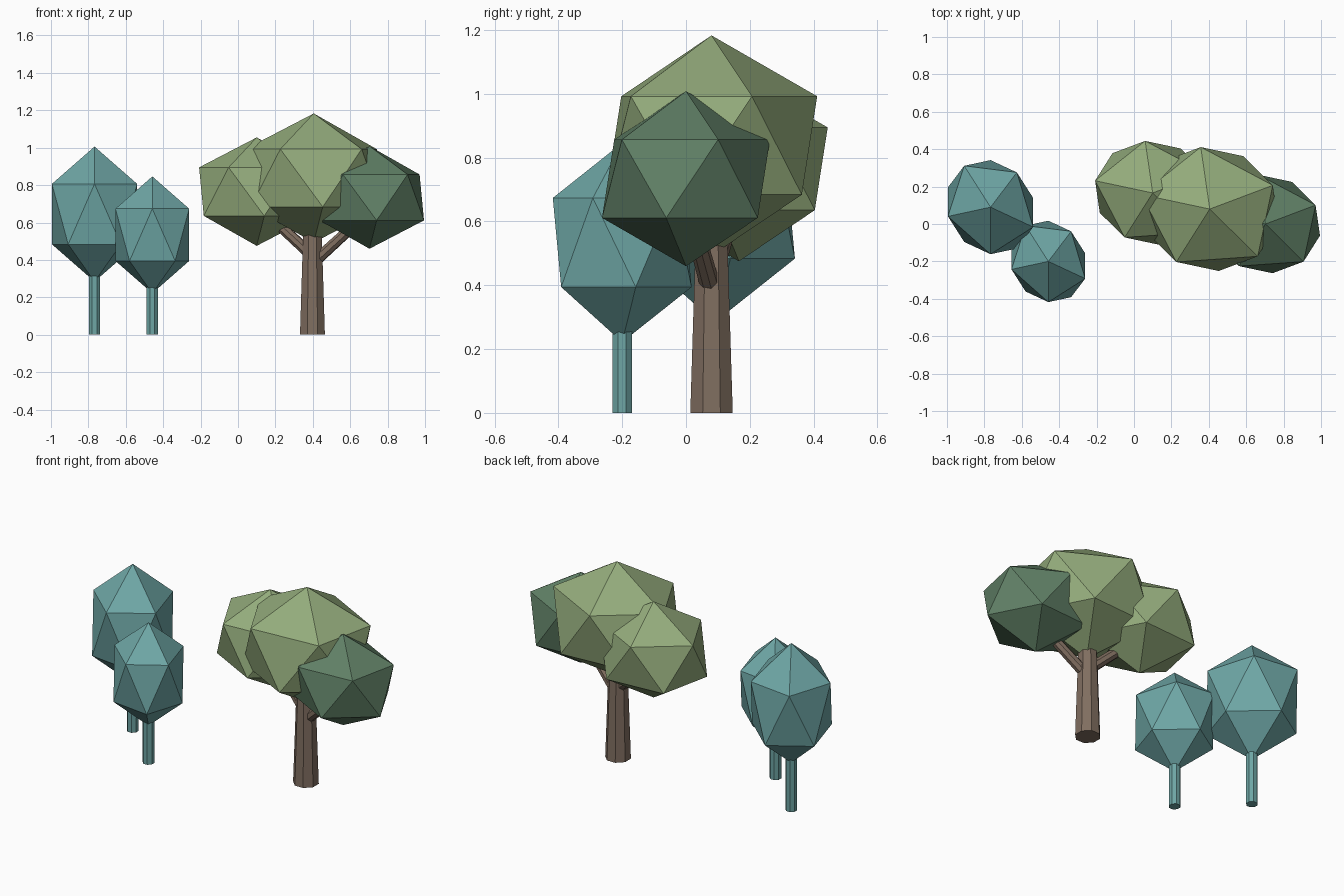
import bpy, math
from mathutils import Vector

if "Cube" in bpy.data.objects:
    bpy.data.objects.remove(bpy.data.objects["Cube"])


def mat(name, srgb):
    m = bpy.data.materials.new(name)
    lin = [((c / 255 + 0.055) / 1.055) ** 2.4 for c in srgb]
    m.diffuse_color = (*lin, 1)
    m.use_nodes = True
    m.node_tree.nodes["Principled BSDF"].inputs["Base Color"].default_value = m.diffuse_color
    return m


TEAL = mat("teal", (110, 166, 165))
GREEN = mat("leaf_green", (148, 172, 124))
DARK = mat("dark_green", (96, 128, 102))
BROWN = mat("bark_brown", (128, 110, 96))


def finish(name, material):
    ob = bpy.context.object
    ob.name = name
    ob.data.materials.append(material)
    return ob


def crown(name, loc, size, turn, material):
    """Faceted crown: a stretched 20-sided ball."""
    bpy.ops.mesh.primitive_ico_sphere_add(subdivisions=1, radius=1, location=loc,
                                          rotation=(0, 0, math.radians(turn)))
    ob = finish(name, material)
    ob.scale = size


def limb(name, a, b, r1, r2, material, sides=8, turn=22.5):
    """Tapered straight limb from a to b."""
    a, b = Vector(a), Vector(b)
    d = b - a
    bpy.ops.mesh.primitive_cone_add(vertices=sides, radius1=r1, radius2=r2,
                                    depth=d.length, location=(a + b) / 2)
    ob = finish(name, material)
    ob.rotation_mode = 'QUATERNION'
    q = d.to_track_quat('Z', 'Y') if abs(d.x) > 1e-4 else Vector((0, 0, 1)).to_track_quat('Z', 'Y')
    spin = Vector((1, 0, 0)).rotation_difference(
        Vector((math.cos(math.radians(turn)), math.sin(math.radians(turn)), 0)))
    ob.rotation_quaternion = q @ spin


# Two slim teal trees, the second a smaller copy
for name, x, y, z, s in (("tall_teal", -0.767, 0.09, 0.645, 1.0),
                         ("short_teal", -0.458, -0.20, 0.534, 0.865)):
    crown(name + "_crown", (x, y, z), (0.293 * s, 0.257 * s, 0.361 * s), 122.5, TEAL)
    limb(name + "_trunk", (x, y, 0), (x, y, z - 0.2 * s), 0.033, 0.033, TEAL)

# Broad tree trunk and its two branches
limb("broad_trunk", (0.398, 0.08, 0), (0.398, 0.08, 0.60), 0.072, 0.052, BROWN)
limb("right_branch", (0.40, 0.08, 0.383), (0.66, 0.015, 0.62), 0.032, 0.028, BROWN)
limb("left_branch", (0.40, 0.08, 0.42), (0.16, 0.145, 0.64), 0.032, 0.028, BROWN)

# Three overlapping crowns of the broad tree
for name, loc, s, m in (("middle_crown", (0.405, 0.08, 0.838), 1.0, GREEN),
                        ("left_crown", (0.10, 0.166, 0.765), 0.84, GREEN),
                        ("right_crown", (0.703, 0.0, 0.734), 0.795, DARK)):
    crown(name, loc, (0.419 * s, 0.369 * s, 0.345 * s), 168, m)
